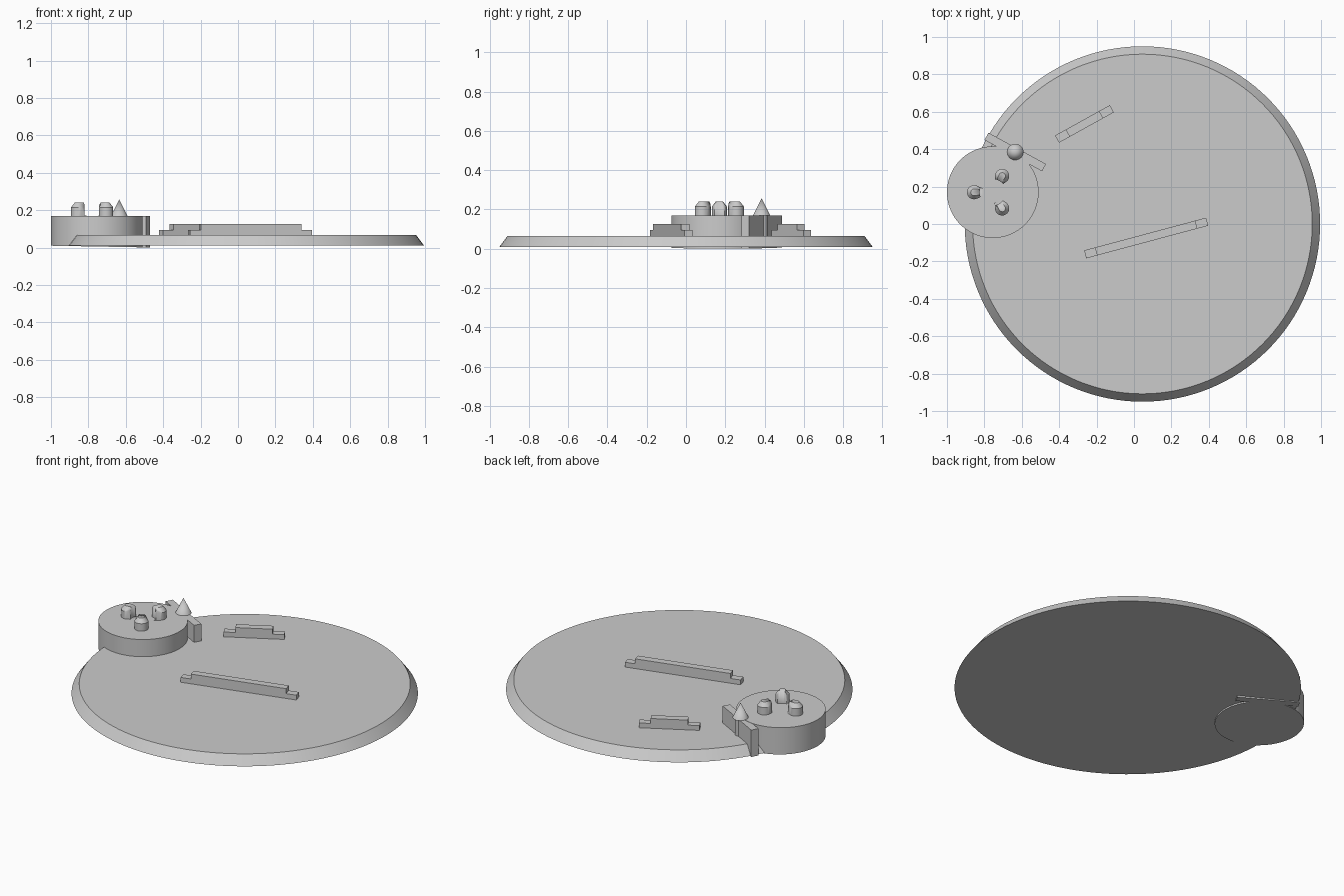
import bpy, bmesh, math
from mathutils import Vector, Matrix

cube = bpy.data.objects.get("Cube")
if cube:
    bpy.data.objects.remove(cube, do_unlink=True)

grey = bpy.data.materials.new("plain grey")
grey.use_nodes = True
grey.diffuse_color = (0.6, 0.6, 0.6, 1)
grey.node_tree.nodes["Principled BSDF"].inputs["Base Color"].default_value = (0.6, 0.6, 0.6, 1)


def finish(name, bm, smooth=True):
    bmesh.ops.recalc_face_normals(bm, faces=bm.faces)
    mesh = bpy.data.meshes.new(name)
    bm.to_mesh(mesh)
    bm.free()
    mesh.materials.append(grey)
    ob = bpy.data.objects.new(name, mesh)
    bpy.context.collection.objects.link(ob)
    if smooth:
        bpy.ops.object.select_all(action='DESELECT')
        bpy.context.view_layer.objects.active = ob
        ob.select_set(True)
        bpy.ops.object.shade_smooth_by_angle(angle=math.radians(30))
    return ob


def frustum(name, x, y, z0, z1, r0, r1, sides=64):
    bm = bmesh.new()
    bmesh.ops.create_cone(bm, cap_ends=True, segments=sides, radius1=r0, radius2=r1, depth=z1 - z0,
                          matrix=Matrix.Translation((x, y, (z0 + z1) / 2)))
    return finish(name, bm)


def prism(name, outline, z0, z1, place):
    """Vertical extrusion of a flat outline, moved by a matrix."""
    bm = bmesh.new()
    face = bm.faces.new([bm.verts.new((x, y, z0)) for x, y in outline])
    up = bmesh.ops.extrude_face_region(bm, geom=[face])["geom"]
    bmesh.ops.translate(bm, vec=(0, 0, z1 - z0), verts=[v for v in up if isinstance(v, bmesh.types.BMVert)])
    bmesh.ops.transform(bm, matrix=place, verts=bm.verts)
    return finish(name, bm, False)


def at(x, y, degrees):
    return Matrix.Translation((x, y, 0)) @ Matrix.Rotation(math.radians(degrees), 4, 'Z')


def slant_bottom(ob):
    # the underside dips slightly toward the middle of the base
    for v in ob.data.vertices:
        if v.co.z < 0.02:
            v.co.z -= (v.co.x + 0.755) * 0.018


def stepped_wall(name, x, y, angle, length, step):
    # bar whose two ends are lower than its middle
    bm = bmesh.new()
    h = length / 2
    side = [(-h, 0.06), (h, 0.06), (h, 0.095), (h - step, 0.095), (h - step, 0.125),
            (step - h, 0.125), (step - h, 0.095), (-h, 0.095)]
    face = bm.faces.new([bm.verts.new((a, -0.022, z)) for a, z in side])
    up = bmesh.ops.extrude_face_region(bm, geom=[face])["geom"]
    bmesh.ops.translate(bm, vec=(0, 0.044, 0), verts=[v for v in up if isinstance(v, bmesh.types.BMVert)])
    bmesh.ops.transform(bm, matrix=at(x, y, angle), verts=bm.verts)
    finish(name, bm, False)


# Round base with a sloping rim
frustum("base", 0.045, 0, 0.01, 0.066, 0.95, 0.908, 128)

# Low walls on the base
stepped_wall("long_wall", 0.065, -0.075, 15, 0.675, 0.06)
stepped_wall("short_wall", -0.265, 0.535, 29, 0.335, 0.065)

# Round tower at the edge
TX, TY = -0.755, 0.17
tower = frustum("tower", TX, TY, 0.0055, 0.17, 0.245, 0.245, 96)
slant_bottom(tower)

# Gate: a neck from the tower with a cross bar at its end
gate = prism("gate", [(-0.09, -0.12), (0.09, -0.12), (0.09, -0.022), (0.175, -0.022),
                      (0.175, 0.022), (-0.175, 0.022), (-0.175, -0.022), (-0.09, -0.022)],
             0.0055, 0.169, at(-0.635, 0.385, -28.5))
slant_bottom(gate)

# Spike on the gate
frustum("spike_post", -0.635, 0.385, 0.03, 0.17, 0.03, 0.03, 32)
frustum("spike", -0.635, 0.385, 0.168, 0.258, 0.044, 0.0, 32)

# Three pegs around a round cut-out on the tower top
cutter = frustum("peg_cutter", TX, TY, 0.1705, 0.3, 0.07, 0.07, 64)
cutter.hide_render = True
cutter.hide_set(True)
for i in range(3):
    bm = bmesh.new()
    for z, r, inner in ((0.165, 0.038, 0.02), (0.215, 0.038, 0.02), (0.24, 0.018, 0.014)):
        for k in range(24):
            a = math.tau * k / 24
            bm.verts.new((0.1 + r * math.cos(a), r * math.sin(a), z))
        for s in (-inner, inner):
            bm.verts.new((0.055, s, z))
    hull = bmesh.ops.convex_hull(bm, input=bm.verts)
    junk = {g for g in hull["geom_interior"] + hull["geom_unused"] if isinstance(g, bmesh.types.BMVert)}
    bmesh.ops.delete(bm, geom=list(junk), context='VERTS')
    bmesh.ops.dissolve_limit(bm, angle_limit=0.01, verts=bm.verts, edges=bm.edges)
    bmesh.ops.transform(bm, matrix=at(TX, TY, 60 + 120 * i), verts=bm.verts)
    peg = finish("peg_%d" % (i + 1), bm)
    cut = peg.modifiers.new("round_cut", 'BOOLEAN')
    cut.operation, cut.object, cut.solver = 'DIFFERENCE', cutter, 'EXACT'
